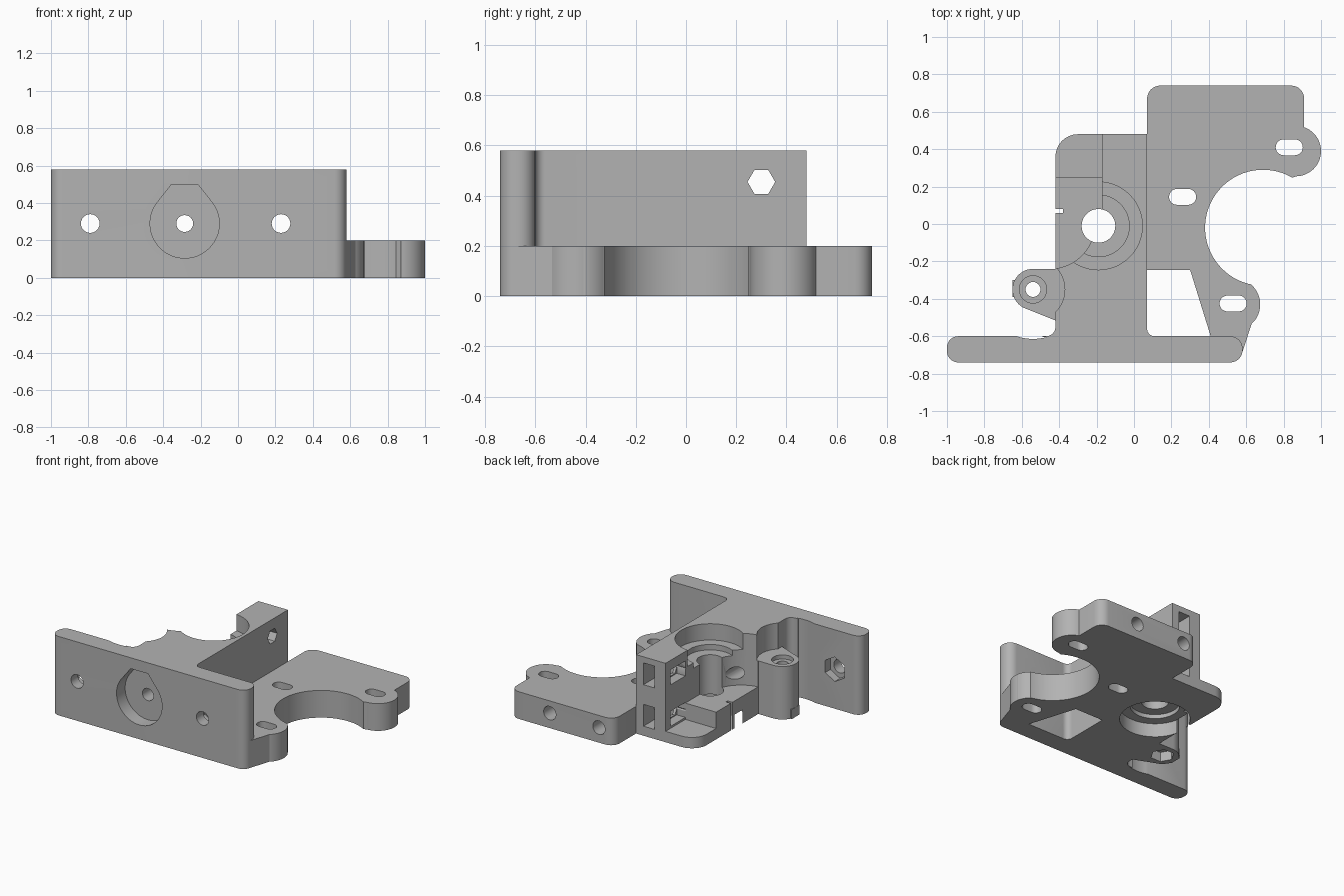
import bpy, bmesh
from math import sin, cos, pi, radians
from mathutils import Vector

cube = bpy.data.objects.get("Cube")
if cube:
    bpy.data.objects.remove(cube, do_unlink=True)

mat = bpy.data.materials.new("plain grey")
mat.use_nodes = True
GREY = (0.45, 0.45, 0.45, 1)
mat.diffuse_color = GREY
mat.node_tree.nodes["Principled BSDF"].inputs["Base Color"].default_value = GREY


# ---- 2D profiles ----
def arc(cx, cy, r, start=0, end=360, n=48):
    steps = n if end - start == 360 else n + 1
    return [(cx + r * cos(radians(start + (end - start) * i / n)),
             cy + r * sin(radians(start + (end - start) * i / n))) for i in range(steps)]


def rect(x0, y0, x1, y1):
    return [(x0, y0), (x1, y0), (x1, y1), (x0, y1)]


def slot(cx, cy, length, width):
    r, d = width / 2, (length - width) / 2
    return arc(cx + d, cy, r, -90, 90, 12) + arc(cx - d, cy, r, 90, 270, 12)


def fillet(points, n=8):
    """Polygon of (x, y) or (x, y, radius); corners with a radius are rounded."""
    out = []
    for i, p in enumerate(points):
        c = Vector(p[:2])
        if len(p) == 2:
            out.append(tuple(c))
            continue
        a = (Vector(points[i - 1][:2]) - c).normalized()
        b = (Vector(points[(i + 1) % len(points)][:2]) - c).normalized()
        half = a.angle(b) / 2
        mid = c + (a + b).normalized() * p[2] / sin(half)
        t0 = c + a * p[2] / abs(sin(half) / cos(half)) - mid
        t1 = c + b * p[2] / abs(sin(half) / cos(half)) - mid
        sweep = t0.angle_signed(t1)
        for k in range(n + 1):
            w = -sweep * k / n
            out.append((mid.x + t0.x * cos(w) - t0.y * sin(w),
                        mid.y + t0.x * sin(w) + t0.y * cos(w)))
    return out


# ---- solids ----
def prism(pts, lo, hi, axis="z"):
    place = {"z": lambda a, b, h: (a, b, h),
             "y": lambda a, b, h: (a, h, b),
             "x": lambda a, b, h: (h, a, b)}[axis]
    bm = bmesh.new()
    rings = [[bm.verts.new(place(a, b, h)) for a, b in pts] for h in (lo, hi)]
    n = len(pts)
    for ring in rings:
        bm.faces.new(ring)
    for i in range(n):
        j = (i + 1) % n
        bm.faces.new((rings[0][i], rings[0][j], rings[1][j], rings[1][i]))
    bmesh.ops.recalc_face_normals(bm, faces=bm.faces)
    me = bpy.data.meshes.new("solid")
    bm.to_mesh(me)
    bm.free()
    me.materials.append(mat)
    ob = bpy.data.objects.new("solid", me)
    bpy.context.collection.objects.link(ob)
    return ob


def build(name, solids, cutters=()):
    """Unite the solids, subtract the cutters, and keep one clean mesh."""
    ob = solids[0]
    ob.name = name
    helpers = [(s, "UNION") for s in solids[1:]] + [(c, "DIFFERENCE") for c in cutters]
    for helper, op in helpers:
        helper.hide_render = True
        mod = ob.modifiers.new(op, "BOOLEAN")
        mod.solver = "EXACT"
        mod.operation = op
        mod.object = helper
    bpy.context.view_layer.update()
    dg = bpy.context.evaluated_depsgraph_get()
    me = bpy.data.meshes.new_from_object(ob.evaluated_get(dg))
    ob.modifiers.clear()
    ob.data = me
    me.name = name
    for helper, _ in helpers:
        bpy.data.objects.remove(helper, do_unlink=True)
    bpy.ops.object.select_all(action="DESELECT")
    ob.select_set(True)
    bpy.context.view_layer.objects.active = ob
    bpy.ops.object.shade_smooth_by_angle(angle=radians(30))
    return ob


TOP, PLATE = 0.58, 0.2
GEAR = (-0.19, -0.01)
HINGE = (-0.54, -0.35)
FIL = (-0.285, 0.29)


def filament_hole():
    return prism(arc(*FIL, 0.045, n=24), -1, 0.1, "y")


# Front plate: teardrop recess, two screw holes with nut traps, hinge clearance
teardrop = arc(*FIL, 0.185, 145, 395) + [(-0.215, 0.5), (-0.355, 0.5)]
cuts = [prism(teardrop, -0.8, -0.64, "y"), filament_hole(),
        prism(arc(*HINGE, 0.265), -0.1, 0.7)]
for x in (-0.79, 0.23):
    cuts.append(prism(arc(x, 0.29, 0.05, n=24), -1, 0, "y"))
    cuts.append(prism(arc(x, 0.29, 0.09, 30, 390, 6), -0.66, -0.5, "y"))
build("front_plate", [prism(fillet([
    (-1, -0.74, 0.06), (0.58, -0.74, 0.065),
    (0.58, -0.6, 0.065), (-1, -0.6, 0.06)]), 0, TOP)], cuts)

# Main body with the gear pocket, idler clearance and nut slots
cuts = [filament_hole(),
        prism(arc(*GEAR, 0.09), -0.1, 0.7),
        prism(arc(*GEAR, 0.165), 0.42, 0.7),
        prism(arc(*GEAR, 0.235), 0.46, 0.7),
        prism(arc(*GEAR, 0.235), -0.1, 0.1),
        prism(arc(*GEAR, 0.165), -0.1, 0.13),
        prism(arc(-0.45, 0, 0.24), PLATE, 0.7),
        prism(arc(*HINGE, 0.17), 0.39, 0.7)]
for z in (0.15, 0.455):
    cuts.append(prism(rect(-0.08, z - 0.08, 0.01, z + 0.08), 0.25, 0.6, "y"))
    cuts.append(prism(arc(0.3, z, 0.055, n=6), -0.3, 0.2, "x"))
    cuts.append(prism(rect(0.25, z - 0.055, 0.42, z + 0.055), -0.3, -0.1, "x"))
build("main_body", [prism(fillet([
    (-0.49, -0.605), (0.12, -0.605), (0.12, -0.6), (0.07, -0.6, 0.04), (0.07, 0.48),
    (-0.17, 0.48), (-0.17, 0), (-0.42, 0), (-0.42, -0.6, 0.05), (-0.49, -0.6)]),
    0, TOP)], cuts)

# Low deck beside the gear, with thin slits in its outer side
cuts = [prism(arc(*GEAR, 0.09), -0.1, 0.7),
        prism(arc(*GEAR, 0.235), -0.1, 0.1),
        prism(arc(*GEAR, 0.165), -0.1, 0.13)]
for y in (0.07, -0.1):
    cuts.append(prism(rect(-0.5, y - 0.01, -0.38, y + 0.01), -0.1, 0.3))
build("gear_deck", [prism(rect(-0.42, 0, -0.17, 0.25), 0, PLATE),
                    prism(rect(-0.42, -0.2, -0.17, 0.05), 0, PLATE)], cuts)

# Thin rounded foot behind the deck
build("rear_foot", [prism(fillet([
    (-0.42, 0.24), (-0.16, 0.24), (-0.16, 0.48), (-0.42, 0.48, 0.12)]), 0, 0.08)])

# Hinge lug with a counterbored hole and a nut trap below
lug = arc(*HINGE, 0.11, 90, 243, 24) + [(-0.41, -0.52), (-0.38, -0.35), (-0.41, -0.24)]
build("hinge_lug", [prism(lug, 0, 0.39),
                    prism(rect(-0.65, -0.39, -0.5, -0.3), 0, 0.07)],
      [prism(arc(*HINGE, 0.04, n=24), -0.1, 0.7),
       prism(arc(*HINGE, 0.073, n=32), 0.36, 0.7),
       prism(arc(*HINGE, 0.08, n=6), -0.1, 0.07)])

# Motor mount plate with two lugs, a round motor opening and slotted holes
plate = fillet([(0.07, -0.245), (0.5, -0.245), (0.68, 0.2), (0.87, 0.255), (0.91, 0.3),
                (0.91, 0.74, 0.07), (0.07, 0.74, 0.07)])
arm = [(0.28, -0.2), (0.3, -0.245), (0.41, -0.6), (0.44, -0.7), (0.575, -0.7),
       (0.672, -0.4), (0.62, -0.31), (0.5, -0.2)]
cuts = [prism(arc(0.69, -0.02, 0.31, n=72), -0.1, 0.4)]
for x, y in ((0.26, 0.145), (0.83, 0.41), (0.53, -0.425)):
    cuts.append(prism(slot(x, y, 0.145, 0.085), -0.1, 0.4))
for x in (0.19, 0.59):
    cuts.append(prism(arc(x, 0.11, 0.05, n=24), 0.4, 0.9, "y"))
build("motor_plate", [prism(plate, 0, PLATE),
                      prism(arc(0.865, 0.39, 0.135), 0, PLATE),
                      prism(arm, 0, PLATE),
                      prism(arc(0.535, -0.43, 0.14), 0, PLATE)], cuts)
